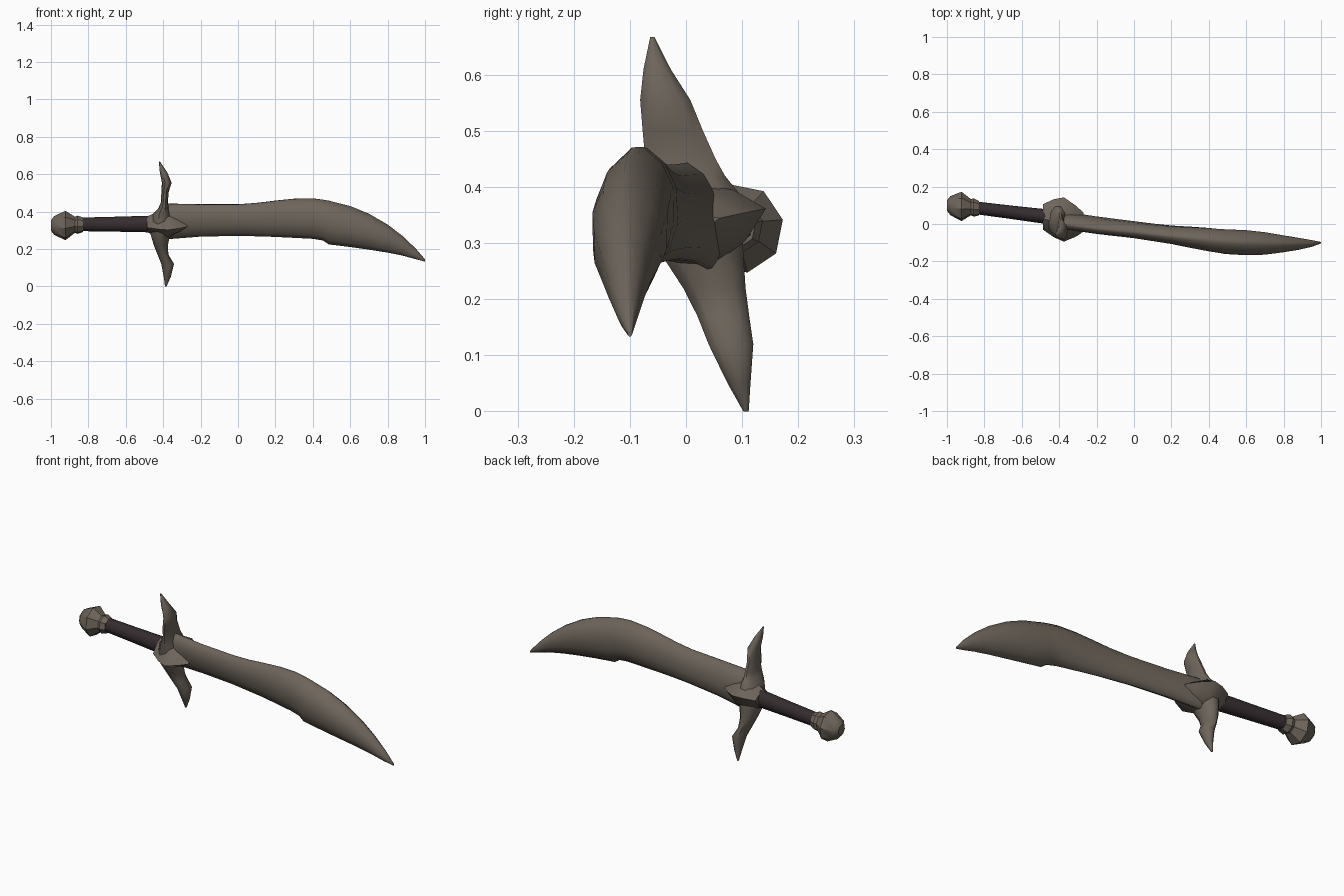
import bpy, bmesh, math

if "Cube" in bpy.data.objects:
    bpy.data.objects.remove(bpy.data.objects["Cube"])


def material(name, rgb):
    m = bpy.data.materials.new(name)
    m.diffuse_color = (*rgb, 1)
    m.use_nodes = True
    m.node_tree.nodes["Principled BSDF"].inputs["Base Color"].default_value = m.diffuse_color
    return m


metal = material("weathered_metal", (0.155, 0.130, 0.105))
leather = material("dark_leather", (0.036, 0.026, 0.028))


def loft(name, rings, mat, angle=40):
    """Skin a list of equal-length point rings and cap both ends."""
    bm = bmesh.new()
    rows = [[bm.verts.new(p) for p in r] for r in rings]
    n = len(rows[0])
    for a, b in zip(rows, rows[1:]):
        for i in range(n):
            j = (i + 1) % n
            bm.faces.new((a[i], a[j], b[j], b[i]))
    bm.faces.new(rows[0])
    bm.faces.new(rows[-1])
    bmesh.ops.recalc_face_normals(bm, faces=bm.faces)
    me = bpy.data.meshes.new(name)
    bm.to_mesh(me)
    bm.free()
    me.materials.append(mat)
    ob = bpy.data.objects.new(name, me)
    bpy.context.collection.objects.link(ob)
    bpy.ops.object.select_all(action='DESELECT')
    ob.select_set(True)
    bpy.context.view_layer.objects.active = ob
    bpy.ops.object.shade_smooth_by_angle(angle=math.radians(angle))
    return ob


def section(x, y, z, shape, ht, hs, roll=0.0):
    """Cross-section across x: shape points scaled, rolled about x."""
    c, s = math.cos(roll), math.sin(roll)
    return [(x, y + t * ht * c - v * hs * s, z + t * ht * s + v * hs * c)
            for t, v in shape]


def circle(n, phase=0.0):
    return [(math.cos(2 * math.pi * (i + phase) / n),
             math.sin(2 * math.pi * (i + phase) / n)) for i in range(n)]


ROLL = math.radians(14)

# Blade: x, y centre, half thickness, bottom z, top z
half = [(.15, 1), (.7, .72), (1, .3), (.98, -.3), (.6, -.8), (.1, -1)]
lens = half + [(-t, v) for t, v in reversed(half)]
blade_rows = [
    (-.39, .022, .042, .250, .445), (-.20, -.006, .042, .265, .441),
    (0, -.030, .042, .270, .440), (.10, -.044, .044, .268, .447),
    (.20, -.057, .047, .265, .459), (.30, -.070, .055, .260, .469),
    (.40, -.083, .062, .255, .471), (.455, -.090, .064, .246, .464),
    (.485, -.094, .066, .225, .459), (.60, -.100, .067, .211, .430),
    (.70, -.104, .060, .197, .389), (.80, -.106, .045, .181, .331),
    (.88, -.106, .032, .165, .270), (.95, -.104, .018, .146, .203),
    (1.0, -.100, .004, .133, .145)]
rings = []
for x, y, t, z0, z1 in blade_rows:
    roll = ROLL * min(1, max(0, (.5 - x) / .7))
    rings.append(section(x, y, (z0 + z1) / 2, lens, t, (z1 - z0) / 2, roll))
loft("blade", rings, metal, 50)

# Crossguard arms: z, x min, x max, y min, y max
arm_rows = [
    (0, -.390, -.382, .102, .112), (.05, -.397, -.360, .073, .116),
    (.12, -.410, -.342, .038, .122), (.17, -.430, -.372, .018, .115),
    (.22, -.450, -.375, -.008, .109), (.28, -.468, -.362, -.048, .106),
    (.333, -.470, -.350, -.060, .104), (.39, -.452, -.360, -.070, .098),
    (.42, -.425, -.370, -.075, .073), (.45, -.412, -.374, -.076, .056),
    (.50, -.410, -.372, -.080, .033), (.555, -.407, -.355, -.084, .010),
    (.61, -.418, -.378, -.077, -.026), (.667, -.423, -.416, -.064, -.056)]
ring10 = circle(10)
rings = [[((x0 + x1) / 2 + a * (x1 - x0) / 2, (y0 + y1) / 2 + b * (y1 - y0) / 2, z)
          for a, b in ring10] for z, x0, x1, y0, y1 in arm_rows]
loft("crossguard_arms", rings, metal, 50)

# Guard hub: diamond wings that narrow to points along the blade
diamond = [(1, 0), (.6, .6), (0, 1), (-.6, .6), (-1, 0), (-.6, -.6), (0, -1), (.6, -.6)]
hub_rows = [(-.487, .038, .070, .042), (-.43, .031, .104, .072),
            (-.375, .024, .122, .078), (-.31, .015, .085, .042),
            (-.27, .010, .052, .014)]
loft("guard_hub", [section(x, y, .332, diamond, a, b, ROLL)
                   for x, y, a, b in hub_rows], metal)

# Grip
ring12 = circle(12)
loft("grip", [section(-.85, .087, .332, ring12, .034, .036),
              section(-.65, .062, .333, ring12, .036, .040),
              section(-.45, .037, .334, ring12, .040, .045)], leather)

# Pommel with collar: x, y centre, radius
ring8 = circle(8, .25)
pommel_rows = [(-1, .099, .028), (-.982, .098, .052), (-.922, .094, .080),
               (-.872, .090, .044), (-.857, .088, .050), (-.83, .085, .040)]
loft("pommel", [section(x, y, .326 if x < -.9 else .330, ring8, r, r)
                for x, y, r in pommel_rows], metal, 35)
